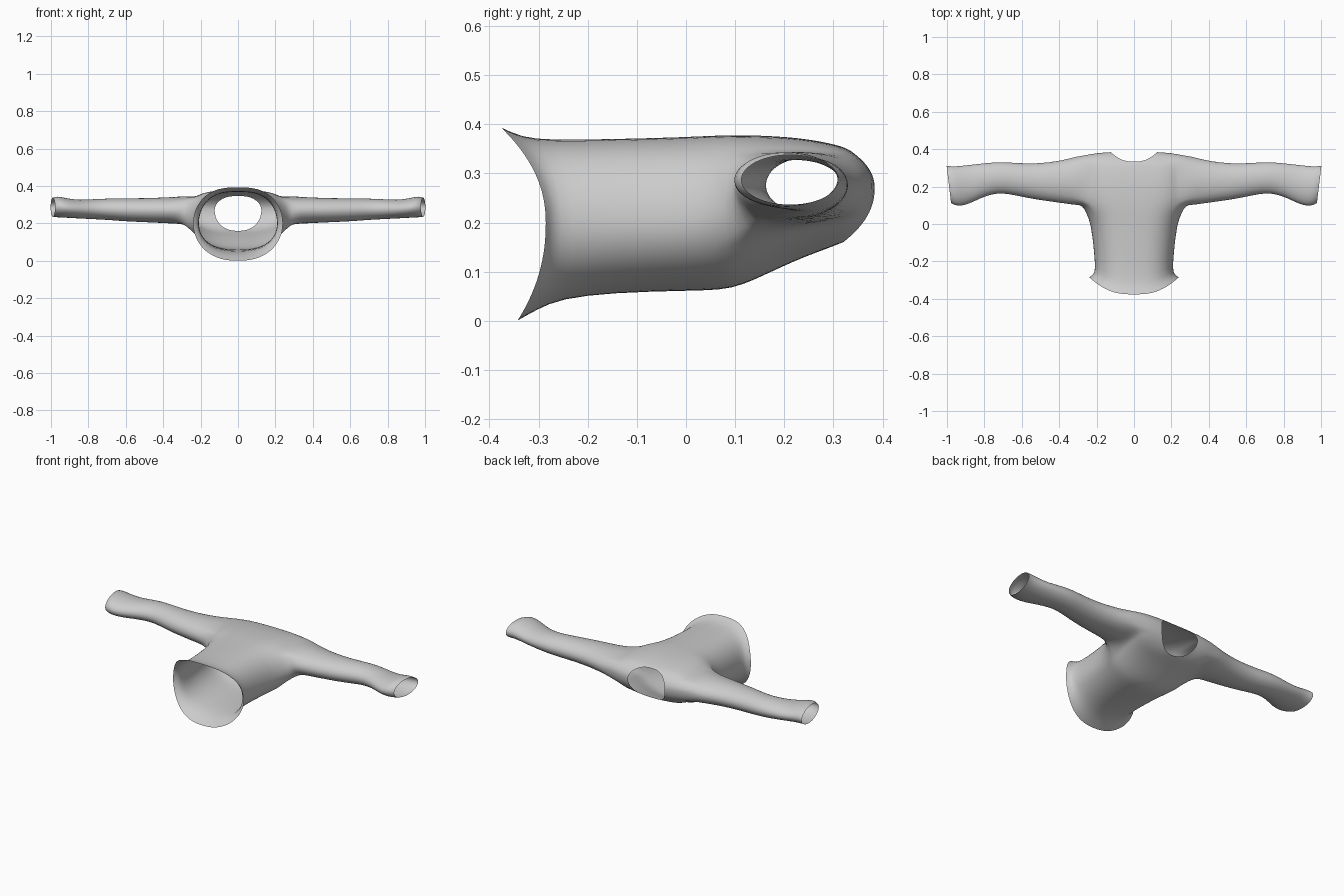
import bpy, bmesh
from math import sin, cos, pi, atan2

STEPS = 24            # segments around half of the torso
A_LO, A_HI = 8, 18    # armhole span around the torso
R_LO, R_HI = 6, 10    # armhole span along the torso

# Torso rings, hem to neck: y at side, y at chest, y at back,
# half width, middle z, top z, bottom z, squareness of the chest
TORSO = [
    (-0.285, -0.377, -0.343, 0.240, 0.20, 0.394, 0.000, 0.75),
    (-0.270, -0.335, -0.305, 0.215, 0.20, 0.374, 0.022, 0.72),
    (-0.240, -0.280, -0.255, 0.207, 0.20, 0.368, 0.045, 0.70),
    (-0.150, -0.150, -0.150, 0.213, 0.20, 0.370, 0.057, 0.70),
    (0.000, 0.000, 0.000, 0.230, 0.20, 0.374, 0.061, 0.65),
    (0.060, 0.070, 0.070, 0.255, 0.22, 0.378, 0.062, 0.60),
    (0.100, 0.125, 0.115, 0.278, 0.24, 0.378, 0.072, 0.55),
    (0.170, 0.180, 0.170, 0.280, 0.26, 0.376, 0.098, 0.55),
    (0.240, 0.230, 0.220, 0.280, 0.27, 0.372, 0.121, 0.55),
    (0.310, 0.275, 0.260, 0.278, 0.275, 0.365, 0.137, 0.55),
    (0.366, 0.305, 0.290, 0.270, 0.28, 0.358, 0.148, 0.60),
    (0.380, 0.322, 0.307, 0.200, 0.275, 0.353, 0.155, 0.70),
    (0.384, 0.333, 0.320, 0.125, 0.270, 0.347, 0.160, 0.80),
]

# Sleeve rings, shoulder to cuff: x, y min, y max, z min, z max, x slant
SLEEVE = [
    (0.305, 0.100, 0.362, 0.193, 0.348, 0.0),
    (0.36, 0.108, 0.347, 0.198, 0.342, 0.0),
    (0.45, 0.120, 0.329, 0.203, 0.338, 0.0),
    (0.55, 0.135, 0.323, 0.208, 0.335, 0.0),
    (0.63, 0.152, 0.327, 0.213, 0.334, 0.0),
    (0.70, 0.165, 0.331, 0.219, 0.333, 0.0),
    (0.76, 0.160, 0.329, 0.222, 0.331, 0.0),
    (0.82, 0.138, 0.323, 0.225, 0.327, 0.0),
    (0.88, 0.108, 0.316, 0.228, 0.328, 0.0),
    (0.93, 0.095, 0.310, 0.231, 0.338, 0.004),
    (0.965, 0.099, 0.308, 0.232, 0.346, 0.008),
    (0.990, 0.112, 0.312, 0.236, 0.338, 0.012),
]


def torso_ring(bm, ys, yt, yb, a, zc, zt, zb, square):
    ring = []
    for i in range(STEPS + 1):
        t = -pi / 2 + pi * i / STEPS
        s = sin(t)
        c = 0.0 if i in (0, STEPS) else cos(t)
        y_end, h, power = (yt, zt - zc, square) if s > 0 else (yb, zc - zb, 0.85)
        ring.append(bm.verts.new((a * c ** power,
                                  ys + (y_end - ys) * abs(s) ** 2.2,
                                  zc + h * s)))
    return ring


bm = bmesh.new()

# Half torso, leaving the armhole open
rings = [torso_ring(bm, *r) for r in TORSO]
for j in range(len(rings) - 1):
    for i in range(STEPS):
        if R_LO <= j < R_HI and A_LO <= i < A_HI:
            continue
        bm.faces.new((rings[j][i], rings[j][i + 1],
                      rings[j + 1][i + 1], rings[j + 1][i]))

# Armhole edge loop
loop = [rings[R_LO][i] for i in range(A_LO, A_HI + 1)]
loop += [rings[j][A_HI] for j in range(R_LO + 1, R_HI + 1)]
loop += [rings[R_HI][i] for i in range(A_HI - 1, A_LO - 1, -1)]
loop += [rings[j][A_LO] for j in range(R_HI - 1, R_LO, -1)]

# Sleeve lofted outward from the armhole
angles = [atan2((v.co.z - 0.265) / 0.085, (v.co.y - 0.23) / 0.13) for v in loop]
count = len(loop)
even = [angles[0] - 2 * pi * k / count for k in range(count)]
prev = loop
for n, (x, y0, y1, z0, z1, slant) in enumerate(SLEEVE):
    f = min(1.0, n / 4)    # relax towards evenly spaced points
    ring = []
    for a, e in zip(angles, even):
        t = a + ((e - a + pi) % (2 * pi) - pi) * f
        ring.append(bm.verts.new((x + slant * cos(t),
                                  (y0 + y1) / 2 + (y1 - y0) / 2 * cos(t),
                                  (z0 + z1) / 2 + (z1 - z0) / 2 * sin(t))))
    for k in range(count):
        m = (k + 1) % count
        bm.faces.new((prev[k], prev[m], ring[m], ring[k]))
    prev = ring

# Make the cloth face outward, judged by the highest chest face
bmesh.ops.recalc_face_normals(bm, faces=bm.faces)
chest = max(bm.faces, key=lambda f: f.calc_center_median().z)
if chest.normal.z < 0:
    bmesh.ops.reverse_faces(bm, faces=bm.faces)

mesh = bpy.data.meshes.new("sweater")
bm.to_mesh(mesh)
bm.free()
sweater = bpy.data.objects.new("sweater", mesh)
bpy.context.collection.objects.link(sweater)

# Mirror to the other side and soften the cloth
mirror = sweater.modifiers.new("mirror", 'MIRROR')
mirror.use_clip = True
soft = sweater.modifiers.new("soften", 'SUBSURF')
soft.levels = soft.render_levels = 1

bpy.context.view_layer.objects.active = sweater
sweater.select_set(True)
bpy.ops.object.shade_smooth()
